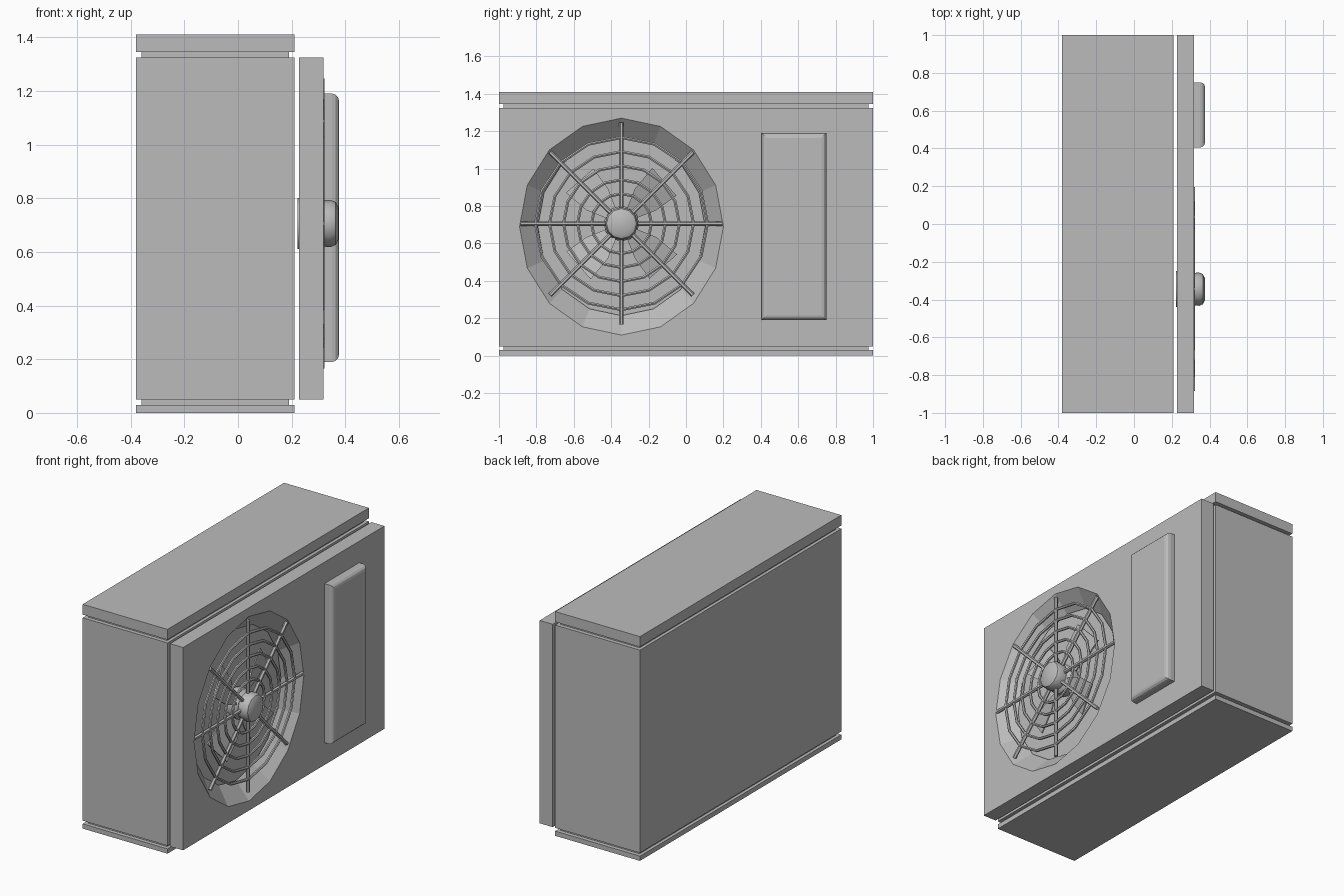
import bpy, bmesh, math
from mathutils import Matrix, Vector

if "Cube" in bpy.data.objects:
    bpy.data.objects.remove(bpy.data.objects["Cube"])

grey = bpy.data.materials.new("casing grey")
grey.use_nodes = True
COLOUR = (0.5, 0.5, 0.5, 1)
grey.diffuse_color = COLOUR
grey.node_tree.nodes["Principled BSDF"].inputs["Base Color"].default_value = COLOUR

FAN = Vector((0, -0.345, 0.706))   # fan axis, parallel to x


def finish(bm, name, smooth=0):
    bmesh.ops.recalc_face_normals(bm, faces=bm.faces)
    mesh = bpy.data.meshes.new(name)
    bm.to_mesh(mesh)
    bm.free()
    ob = bpy.data.objects.new(name, mesh)
    bpy.context.collection.objects.link(ob)
    mesh.materials.append(grey)
    if smooth:
        bpy.ops.object.select_all(action='DESELECT')
        ob.select_set(True)
        bpy.context.view_layer.objects.active = ob
        bpy.ops.object.shade_smooth_by_angle(angle=math.radians(smooth))
    return ob


def box(name, x, y, z):
    bm = bmesh.new()
    bmesh.ops.create_cube(bm, size=1)
    for v in bm.verts:
        for i, (lo, hi) in enumerate((x, y, z)):
            v.co[i] = lo if v.co[i] < 0 else hi
    return finish(bm, name)


def lathe(name, profile, sides, centre=FAN, stretch=(1, 1), ring=False, smooth=0):
    """Turn (x, radius) points about an axis parallel to x."""
    bm = bmesh.new()
    loops = []
    for x, r in profile:
        loop = []
        for k in range(sides):
            a = math.tau * k / sides
            offset = Vector((x, r * stretch[0] * math.cos(a), r * stretch[1] * math.sin(a)))
            loop.append(bm.verts.new(centre + offset))
        loops.append(loop)
    pairs = list(zip(loops, loops[1:]))
    if ring:
        pairs.append((loops[-1], loops[0]))
    else:
        bm.faces.new(loops[0])
        bm.faces.new(loops[-1])
    for a, b in pairs:
        for k in range(sides):
            n = (k + 1) % sides
            bm.faces.new((a[k], a[n], b[n], b[k]))
    return finish(bm, name, smooth)


# Casing: body, lid and base separated by recessed necks
DEPTH, WIDTH = (-0.38, 0.21), (-1, 1)
NECK_X, NECK_Y = (-0.36, 0.19), (-0.975, 0.975)
box("body", DEPTH, WIDTH, (0.05, 1.325))
box("lid", DEPTH, WIDTH, (1.345, 1.41))
box("base", DEPTH, WIDTH, (0, 0.03))
box("lid_neck", NECK_X, NECK_Y, (1.325, 1.345))
box("base_neck", NECK_X, NECK_Y, (0.03, 0.05))

# Fan panel with a flared opening
panel = box("fan_panel", (0.227, 0.318), WIDTH, (0.05, 1.325))
cutter = lathe("opening_cutter", [(0.2, 0.77), (0.227, 0.82), (0.318, 1), (0.34, 1.04)], 16,
               centre=Vector((0, FAN.y, 0.69)), stretch=(0.545, 0.58))
cut = panel.modifiers.new("opening", 'BOOLEAN')
cut.object = cutter
cut.solver = 'EXACT'
bpy.context.view_layer.objects.active = panel
bpy.ops.object.modifier_apply(modifier="opening")
bpy.data.objects.remove(cutter)

# Raised service cover with rounded edges
cover = box("service_cover", (0.3, 0.376), (0.405, 0.75), (0.19, 1.19))
bm = bmesh.new()
bm.from_mesh(cover.data)
front = [e for e in bm.edges if all(v.co.x > 0.37 for v in e.verts)]
bmesh.ops.bevel(bm, geom=front, offset=0.026, segments=3, profile=0.5, affect='EDGES')
bm.to_mesh(cover.data)
bm.free()

# Guard rings
for i in range(5):
    r = 0.16 + 0.075 * i
    tube = [(0.313 + 0.009 * math.cos(math.tau * k / 6),
             r + 0.009 * math.sin(math.tau * k / 6)) for k in range(6)]
    lathe("guard_ring_%d" % (i + 1), tube, 16, ring=True, smooth=40)

# Guard spokes
for i in range(8):
    bm = bmesh.new()
    bmesh.ops.create_cone(bm, cap_ends=True, segments=6, radius1=0.012, radius2=0.012, depth=0.5)
    turn = Matrix.Rotation(math.tau * i / 8, 4, 'X')
    place = Matrix.Translation(FAN + Vector((0.312, 0, 0))) @ turn
    bm.transform(place @ Matrix.Translation((0, 0, 0.29)))
    finish(bm, "guard_spoke_%d" % (i + 1), 40)

# Centre cap of the guard and fan hub behind it
lathe("guard_cap", [(0.3, 0.085), (0.345, 0.088), (0.364, 0.08), (0.375, 0.06)], 12, smooth=35)
lathe("fan_hub", [(0.222, 0.095), (0.275, 0.095), (0.295, 0.08)], 12, smooth=35)

# Pitched fan blades: (radius, angle, x) outline points
OUTLINE = [(0.08, -25, 0.23), (0.2, -24, 0.23), (0.33, -18, 0.23),
           (0.34, 16, 0.275), (0.2, 24, 0.28), (0.08, 25, 0.28)]
for i in range(4):
    bm = bmesh.new()
    for layer in (0, 0.008):
        pts = []
        for r, deg, x in OUTLINE:
            a = math.radians(deg + 45 + 90 * i)
            pts.append(bm.verts.new(FAN + Vector((x + layer, r * math.cos(a), r * math.sin(a)))))
        bm.faces.new(pts)
    bm.verts.ensure_lookup_table()
    n = len(OUTLINE)
    for k in range(n):
        j = (k + 1) % n
        bm.faces.new((bm.verts[k], bm.verts[j], bm.verts[n + j], bm.verts[n + k]))
    finish(bm, "fan_blade_%d" % (i + 1))
